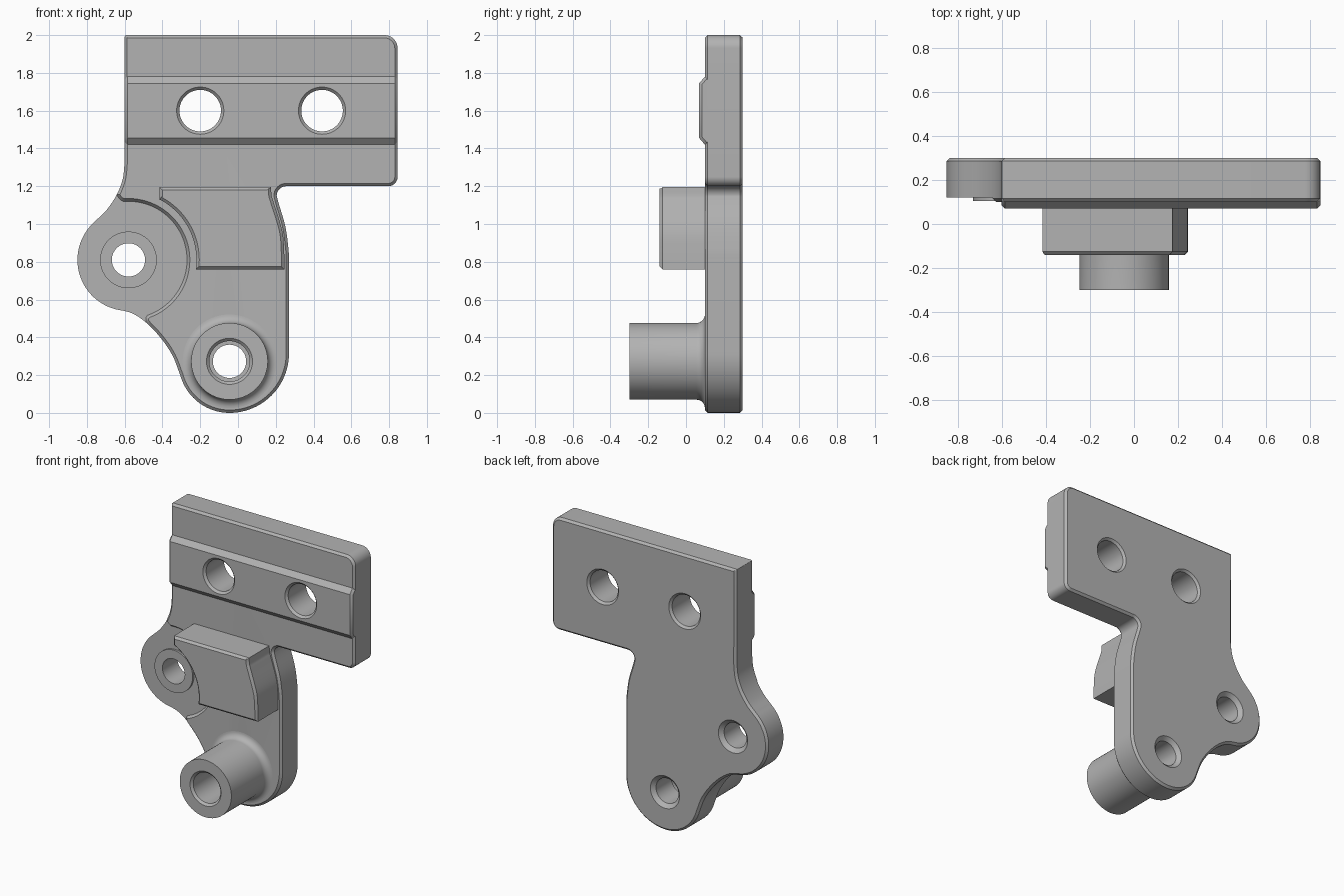
import bpy, bmesh, math
from mathutils import Vector

if "Cube" in bpy.data.objects:
    bpy.data.objects.remove(bpy.data.objects["Cube"], do_unlink=True)

grey = bpy.data.materials.new("plain grey")
grey.use_nodes = True
colour = (0.45, 0.45, 0.45, 1)
grey.diffuse_color = colour
grey.node_tree.nodes["Principled BSDF"].inputs["Base Color"].default_value = colour


def arc(cx, cz, r, start, end, n=16):
    angles = [math.radians(start + (end - start) * i / n) for i in range(n + 1)]
    return [(cx + r * math.cos(a), cz + r * math.sin(a)) for a in angles]


def spline(points, n=6):
    """Smooth curve through the points."""
    p = [Vector(q) for q in points]
    p = [2 * p[0] - p[1]] + p + [2 * p[-1] - p[-2]]
    out = []
    for a, b, c, d in zip(p, p[1:], p[2:], p[3:]):
        for i in range(n):
            t = i / n
            out.append(tuple(0.5 * (2 * b + (c - a) * t + (2 * a - 5 * b + 4 * c - d) * t * t
                                    + (3 * b - a - 3 * c + d) * t ** 3)))
    return out + [tuple(p[-2])]


def clean(points):
    out = []
    for q in map(Vector, points):
        if not out or (q - out[-1]).length > 0.002:
            out.append(q)
    if (out[0] - out[-1]).length < 0.002:
        out.pop()
    return out


def inset(pts, d):
    """Mitred inward offset of a closed outline."""
    n = len(pts)
    area = sum(pts[i - 1].x * pts[i].y - pts[i].x * pts[i - 1].y for i in range(n))
    s = 1 if area > 0 else -1
    out = []
    for i, q in enumerate(pts):
        u = (q - pts[i - 1]).normalized()
        v = (pts[(i + 1) % n] - q).normalized()
        nu, nv = Vector((-u.y, u.x)) * s, Vector((-v.y, v.x)) * s
        out.append(q + (nu + nv) * d / max(1 + nu.dot(nv), 0.4))
    return out


def loft(name, loops, place):
    """Closed solid through a stack of (level, outline) loops."""
    bm = bmesh.new()
    rings = [[bm.verts.new(place(level, q)) for q in loop] for level, loop in loops]
    n = len(rings[0])
    for a, b in zip(rings, rings[1:]):
        for i in range(n):
            j = (i + 1) % n
            bm.faces.new((a[i], a[j], b[j], b[i]))
    bm.faces.new(rings[0])
    bm.faces.new(rings[-1])
    bmesh.ops.recalc_face_normals(bm, faces=bm.faces)
    mesh = bpy.data.meshes.new(name)
    bm.to_mesh(mesh)
    bm.free()
    mesh.materials.append(grey)
    ob = bpy.data.objects.new(name, mesh)
    bpy.context.scene.collection.objects.link(ob)
    return ob


def along_y(y, q):
    return (q[0], y, q[1])


def along_x(x, q):
    return (x, q[0], q[1])


def prism(name, outline, levels, place=along_y):
    pts = clean(outline)
    return loft(name, [(lv, inset(pts, d)) for lv, d in levels], place)


def lathe(name, centre, profile, n=64):
    return loft(name, [(y, arc(*centre, r, 0, 360, n)[:-1]) for y, r in profile], along_y)


def cut(ob, cutters):
    for c in cutters:
        m = ob.modifiers.new("cut", "BOOLEAN")
        m.operation, m.solver, m.object = "DIFFERENCE", "EXACT", c
        bpy.context.view_layer.objects.active = ob
        bpy.ops.object.modifier_apply(modifier=m.name)


LUG, PIN = (-0.58, 0.81), (-0.045, 0.273)
C = 0.015

# Main plate outline, clockwise from the top left
outline = (
    arc(-0.59, 1.99, 0.01, 180, 90, 3)
    + arc(0.775, 1.93, 0.07, 90, 0)
    + arc(0.795, 1.25, 0.05, 0, -90)
    + arc(0.255, 1.15, 0.05, 90, 180)
    + spline([(0.205, 1.15), (0.215, 1.11), (0.25, 0.99), (0.267, 0.87), (0.27, 0.8)])
    + arc(-0.045, 0.315, 0.315, 0, -90, 24)
    + arc(-0.045, 0.27, 0.27, -90, -165, 20)
    + spline([(-0.306, 0.2), (-0.345, 0.3), (-0.4, 0.385), (-0.475, 0.468), (-0.56, 0.527), (-0.65, 0.549)])
    + arc(*LUG, 0.27, -105, -230, 40)
    + spline([(-0.754, 1.017), (-0.695, 1.075), (-0.642, 1.155), (-0.61, 1.24), (-0.6, 1.33)])
)
plate = prism("mounting_plate", outline, [(0.1, C), (0.1 + C, 0), (0.3 - C, 0), (0.3, C)])

# Shallow recess around the side lug
recess = prism(
    "recess_cutter",
    arc(*LUG, 0.31, 95, -71, 48)
    + [(-0.488, 0.503), (-0.488, 0.485), (-0.465, 0.455), (-0.5, 0.4), (-1, 0.4), (-1, 1.2), (-0.68, 1.2),
       (-0.64, 1.15), (-0.625, 1.13)],
    [(0.05, -C), (0.1, -C), (0.12, 0)])

# Hole cutters
bolt_holes = [
    lathe("bolt_hole_cutter", (x, 1.6), [(0, 0.125), (0.07, 0.125), (0.085, 0.11), (0.285, 0.11),
                                         (0.3, 0.125), (0.4, 0.125)])
    for x in (-0.2, 0.445)]
lug_hole = lathe("lug_hole_cutter", LUG, [(0, 0.088), (0.275, 0.088), (0.3, 0.115), (0.4, 0.115)])
pin_hole = lathe("pin_hole_cutter", PIN, [(-0.4, 0.122), (-0.3, 0.122), (-0.285, 0.107), (0.1, 0.107),
                                          (0.101, 0.088), (0.275, 0.088), (0.3, 0.115), (0.4, 0.115)])

# Raised rib across the top, stop block, lug pad and pin sleeve
rib = prism("raised_rib", [(0.13, 1.42), (0.1, 1.42), (0.07, 1.455), (0.07, 1.745), (0.1, 1.78), (0.13, 1.78)],
            [(-0.6, C), (-0.6 + C, 0), (0.845 - C, 0), (0.845, C)], along_x)
block = prism(
    "stop_block",
    [(-0.415, 1.195), (-0.415, 1.128)] + arc(*LUG, 0.36, 62, -8, 24)
    + [(0.245, 0.76)] + spline([(0.245, 0.84), (0.235, 0.96), (0.19, 1.11), (0.178, 1.15), (0.175, 1.195)]),
    [(-0.14, C), (-0.14 + C, 0), (0.11, 0)])
pad = lathe("lug_pad", LUG, [(0.105, 0.15), (0.14, 0.15)])
fillet = [(y, r) for r, y in arc(0.248, 0.055, 0.045, 180, 90, 8)]
sleeve = lathe("pin_sleeve", PIN, [(-0.3, 0.203)] + fillet + [(0.12, 0.248)])

cut(plate, [recess, *bolt_holes, lug_hole, pin_hole])
cut(rib, bolt_holes)
cut(pad, [lug_hole])
cut(sleeve, [pin_hole])
for c in [recess, *bolt_holes, lug_hole, pin_hole]:
    bpy.data.objects.remove(c, do_unlink=True)

# Smooth curved walls, crisp chamfers
bpy.ops.object.select_all(action="DESELECT")
for ob in (plate, rib, block, pad, sleeve):
    ob.select_set(True)
bpy.context.view_layer.objects.active = plate
bpy.ops.object.shade_smooth_by_angle(angle=math.radians(30))
